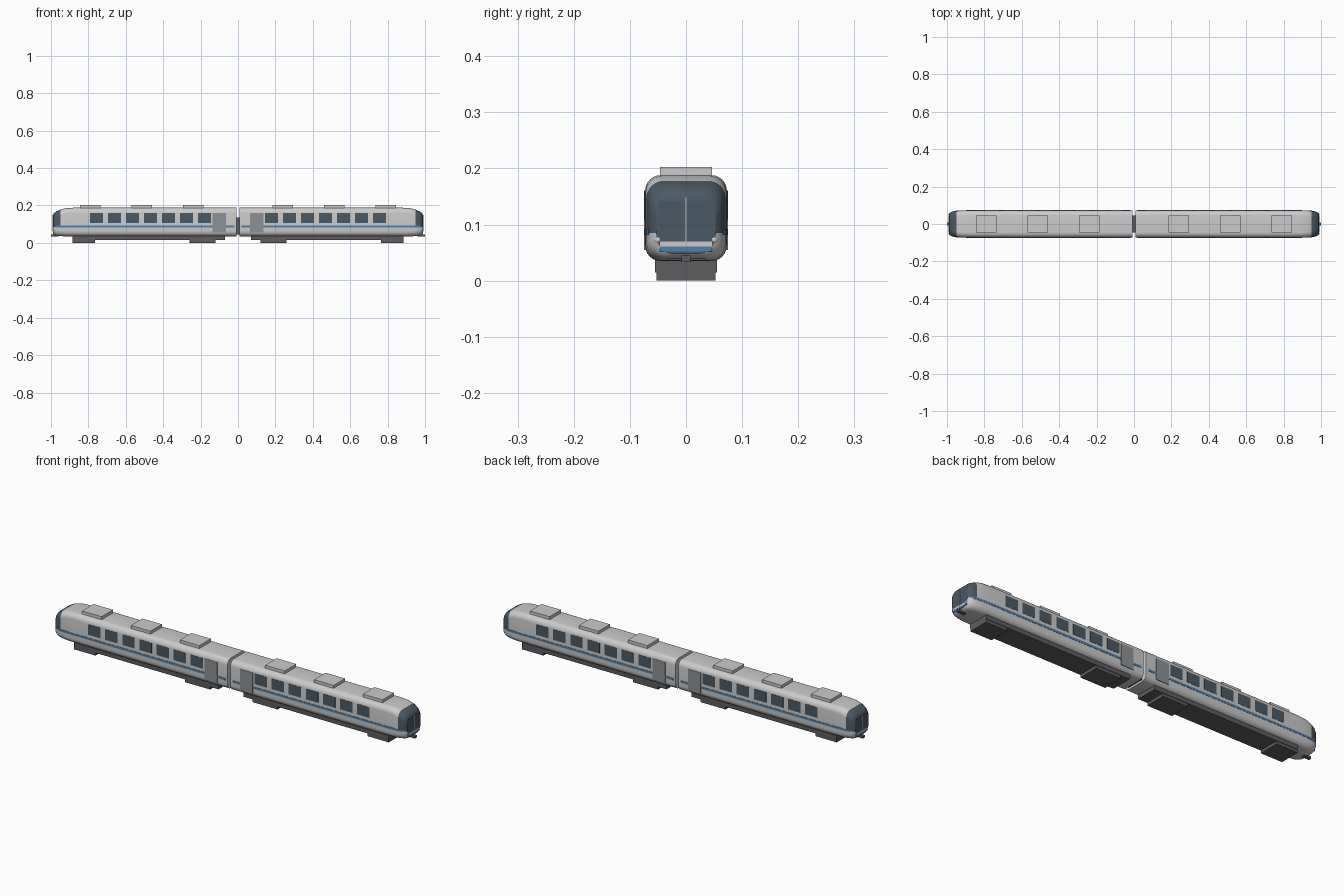
import bpy, bmesh, math

if "Cube" in bpy.data.objects:
    bpy.data.objects.remove(bpy.data.objects["Cube"])


def material(name, rgb):
    m = bpy.data.materials.new(name)
    m.diffuse_color = (*rgb, 1)
    m.use_nodes = True
    m.node_tree.nodes["Principled BSDF"].inputs["Base Color"].default_value = m.diffuse_color
    return m


BODY = material("body_grey", (0.62, 0.62, 0.61))
GLASS = material("dark_glass", (0.07, 0.10, 0.13))
BLUE = material("stripe_blue", (0.08, 0.22, 0.42))
DARK = material("dark_grey", (0.11, 0.11, 0.12))
DOOR = material("door_grey", (0.27, 0.29, 0.31))
LIGHT = material("light_white", (0.85, 0.85, 0.85))


def finish(name, bm, mats, mirror_y=False, smooth=False):
    """Turn a bmesh into an object, mirrored onto the second car."""
    bmesh.ops.recalc_face_normals(bm, faces=bm.faces)
    me = bpy.data.meshes.new(name)
    bm.to_mesh(me)
    bm.free()
    for m in mats:
        me.materials.append(m)
    ob = bpy.data.objects.new(name, me)
    bpy.context.collection.objects.link(ob)
    mod = ob.modifiers.new("mirror", 'MIRROR')
    mod.use_axis = (True, mirror_y, False)
    mod.use_mirror_merge = False
    if smooth:
        bpy.ops.object.select_all(action='DESELECT')
        ob.select_set(True)
        bpy.context.view_layer.objects.active = ob
        bpy.ops.object.shade_smooth_by_angle(angle=math.radians(30))
    return ob


def prism(name, outline, z0, z1, mat, mirror_y=False):
    """Extrude an (x, y) outline from z0 to z1."""
    bm = bmesh.new()
    f = bm.faces.new([bm.verts.new((x, y, z0)) for x, y in outline])
    up = bmesh.ops.extrude_face_region(bm, geom=[f])["geom"]
    bmesh.ops.translate(bm, vec=(0, 0, z1 - z0),
                        verts=[v for v in up if isinstance(v, bmesh.types.BMVert)])
    return finish(name, bm, [mat], mirror_y)


def box(name, x0, x1, y0, y1, z0, z1, mat, mirror_y=False):
    return prism(name, [(x0, y0), (x1, y0), (x1, y1), (x0, y1)], z0, z1, mat, mirror_y)


def ring(x, w, zb, zt, r):
    """Rounded rectangular cross-section with extra points at the stripe height."""
    pts = []
    for cy, cz, a0 in ((w - r, zt - r, 0), (r - w, zt - r, 90),
                       (r - w, zb + r, 180), (w - r, zb + r, 270)):
        for i in range(7):
            a = math.radians(a0 + 15 * i)
            pts.append((x, cy + r * math.cos(a), cz + r * math.sin(a)))
        if a0 == 90:
            pts.append((x, -w, 0.085))
    pts.append((x, w, 0.085))
    return pts


# car body: lofted sections, tapering into the cab nose
SECTIONS = [(0.008, 0.073, 0.035, 0.188, 0.028), (0.88, 0.073, 0.035, 0.188, 0.028),
            (0.92, 0.072, 0.035, 0.186, 0.029), (0.95, 0.070, 0.036, 0.178, 0.030),
            (0.972, 0.066, 0.039, 0.168, 0.031), (0.984, 0.060, 0.043, 0.158, 0.032),
            (0.989, 0.053, 0.048, 0.150, 0.032)]
bm = bmesh.new()
rings = [[bm.verts.new(p) for p in ring(*s)] for s in SECTIONS]
n = len(rings[0])
for a, b in zip(rings, rings[1:]):
    for i in range(n):
        j = (i + 1) % n
        bm.faces.new((a[i], a[j], b[j], b[i]))
bm.faces.new(rings[0])
bm.faces.new(rings[-1])
for f in bm.faces:
    c = f.calc_center_median()
    f.material_index = 1 if c.x > 0.951 and c.z > 0.086 else 0
finish("car_body", bm, [BODY, GLASS], smooth=True)

# blue waist stripe following the side of the body
edge = [(x, w + 0.001) for x, w, *_ in SECTIONS[1:5]]
prism("side_stripe", [(0.02, 0.06), (0.02, 0.0742)] + edge + [(0.968, 0.06)],
      0.081, 0.092, BLUE, True)

# side windows and door
for i in range(7):
    x = 0.145 + 0.0962 * i
    box(f"side_window_{i + 1}", x, x + 0.069, 0.065, 0.0742, 0.107, 0.16, GLASS, True)
box("side_door", 0.065, 0.135, 0.065, 0.0748, 0.055, 0.161, DOOR, True)

# roof equipment
for i, x in enumerate((0.185, 0.46, 0.735)):
    box(f"roof_unit_{i + 1}", x, x + 0.11, -0.046, 0.046, 0.184, 0.203, BODY)

# underframe and bogies
box("underframe", 0.07, 0.885, -0.055, 0.055, 0.015, 0.04, DARK)
box("inner_bogie", 0.12, 0.26, -0.053, 0.053, 0, 0.02, DARK)
box("outer_bogie", 0.765, 0.885, -0.053, 0.053, 0, 0.02, DARK)

# cab front: window, bands, wiper and coupler
box("front_window", 0.985, 0.9895, -0.048, 0.048, 0.071, 0.142, GLASS)
box("front_white_band", 0.984, 0.9905, -0.046, 0.046, 0.061, 0.070, LIGHT)
box("front_blue_band", 0.984, 0.990, -0.046, 0.046, 0.052, 0.061, BLUE)
box("front_wiper", 0.988, 0.991, -0.001, 0.001, 0.070, 0.148, LIGHT)
box("coupler", 0.96, 1.0, -0.008, 0.008, 0.033, 0.045, DARK)

# headlights
bm = bmesh.new()
bmesh.ops.create_uvsphere(bm, u_segments=16, v_segments=8, radius=0.007)
bmesh.ops.translate(bm, vec=(0.984, 0.050, 0.073), verts=bm.verts)
finish("headlight", bm, [LIGHT], True, True)

# gangway between the cars
box("gangway", 0, 0.012, -0.045, 0.045, 0.045, 0.137, DARK)
